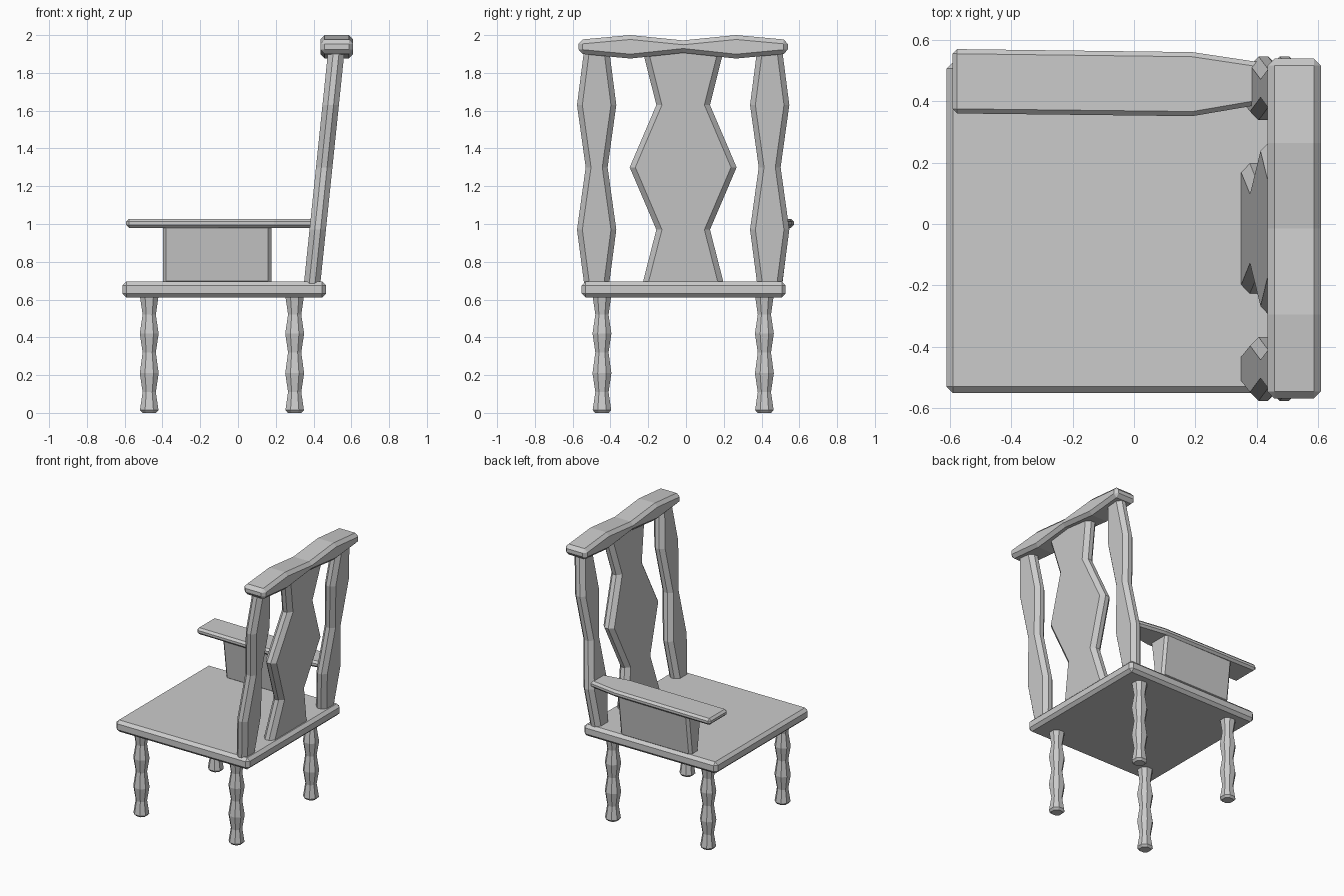
import bpy
import bmesh
import math

if "Cube" in bpy.data.objects:
    bpy.data.objects.remove(bpy.data.objects["Cube"])

CY = -0.015          # y of the chair's middle plane
TILT = 0.104         # backrest lean, x per z


def lean(z):
    return 0.35 + TILT * (z - 0.695)


def finish(name, bm, bevel=0.0):
    bmesh.ops.recalc_face_normals(bm, faces=bm.faces)
    mesh = bpy.data.meshes.new(name)
    bm.to_mesh(mesh)
    bm.free()
    obj = bpy.data.objects.new(name, mesh)
    bpy.context.collection.objects.link(obj)
    if bevel:
        mod = obj.modifiers.new("chamfer", 'BEVEL')
        mod.width = bevel
        mod.segments = 1
        mod.limit_method = 'ANGLE'
        mod.angle_limit = math.radians(62)
    return obj


def loft(name, rings, bevel=0.0):
    """Skin a list of equally long rings and cap both ends."""
    bm = bmesh.new()
    loops = [[bm.verts.new(p) for p in ring] for ring in rings]
    n = len(loops[0])
    for a, b in zip(loops, loops[1:]):
        for i in range(n):
            j = (i + 1) % n
            bm.faces.new((a[i], a[j], b[j], b[i]))
    bm.faces.new(loops[0])
    bm.faces.new(loops[-1])
    return finish(name, bm, bevel)


def box_ring_z(z, x0, x1, y0, y1):
    return [(x0, y0, z), (x1, y0, z), (x1, y1, z), (x0, y1, z)]


def back_slat(name, yc, stations, bevel):
    """Leaning board; stations are (z, half width)."""
    rings = [box_ring_z(z, lean(z), lean(z) + 0.087, yc - w, yc + w)
             for z, w in stations]
    return loft(name, rings, bevel)


def turned_leg(name, xc, yc):
    """Wavy leg with a chamfered square section."""
    stations = [(0, 0.036), (0.015, 0.049), (0.11, 0.035), (0.21, 0.05),
                (0.32, 0.035), (0.42, 0.05), (0.52, 0.035), (0.63, 0.051)]
    rings = []
    for z, w in stations:
        c = w * 0.45
        pts = [(w, -c), (w, c), (c, w), (-c, w),
               (-w, c), (-w, -c), (-c, -w), (c, -w)]
        rings.append([(xc + x, yc + y, z) for x, y in pts])
    return loft(name, rings)


# Seat
loft("seat", [box_ring_z(z, -0.612, 0.467, CY - 0.537, CY + 0.543)
              for z in (0.61, 0.695)], 0.021)

# Legs
for x, row in ((-0.47, "front"), (0.30, "rear")):
    for s, side in ((-1, "right"), (1, "left")):
        turned_leg(f"{row}_leg_{side}", x, CY + 0.43 * s)

# Back posts and centre splat
post = [(0.65, 0.062), (0.97, 0.104), (1.30, 0.058), (1.63, 0.104), (1.94, 0.064)]
for s, side in ((-1, "right"), (1, "left")):
    back_slat(f"back_post_{side}", CY + 0.458 * s, post, 0.028)
splat = [(0.65, 0.224), (0.97, 0.142), (1.30, 0.283), (1.63, 0.142), (1.94, 0.22)]
back_slat("back_splat", CY, splat, 0.028)

# Wavy top rail
rail = [(-0.555, 1.902, 1.975), (-0.28, 1.876, 2.0), (0, 1.906, 1.972),
        (0.28, 1.876, 2.0), (0.555, 1.902, 1.975)]
loft("top_rail", [[(0.436, CY + y, lo), (0.61, CY + y, lo),
                   (0.61, CY + y, hi), (0.436, CY + y, hi)]
                  for y, lo, hi in rail], 0.023)

# Single armrest, narrowing towards the back post
arm = [(-0.592, 0.361, 0.571), (0.19, 0.352, 0.561), (0.43, 0.393, 0.525)]
loft("armrest", [[(x, y0, 0.98), (x, y1, 0.98), (x, y1, 1.027), (x, y0, 1.027)]
                 for x, y0, y1 in arm], 0.015)

# Armrest panel, flaring outwards to the top
loft("armrest_panel", [box_ring_z(0.68, -0.398, 0.178, 0.42, 0.51),
                       box_ring_z(1.0, -0.398, 0.178, 0.378, 0.55)], 0.018)
